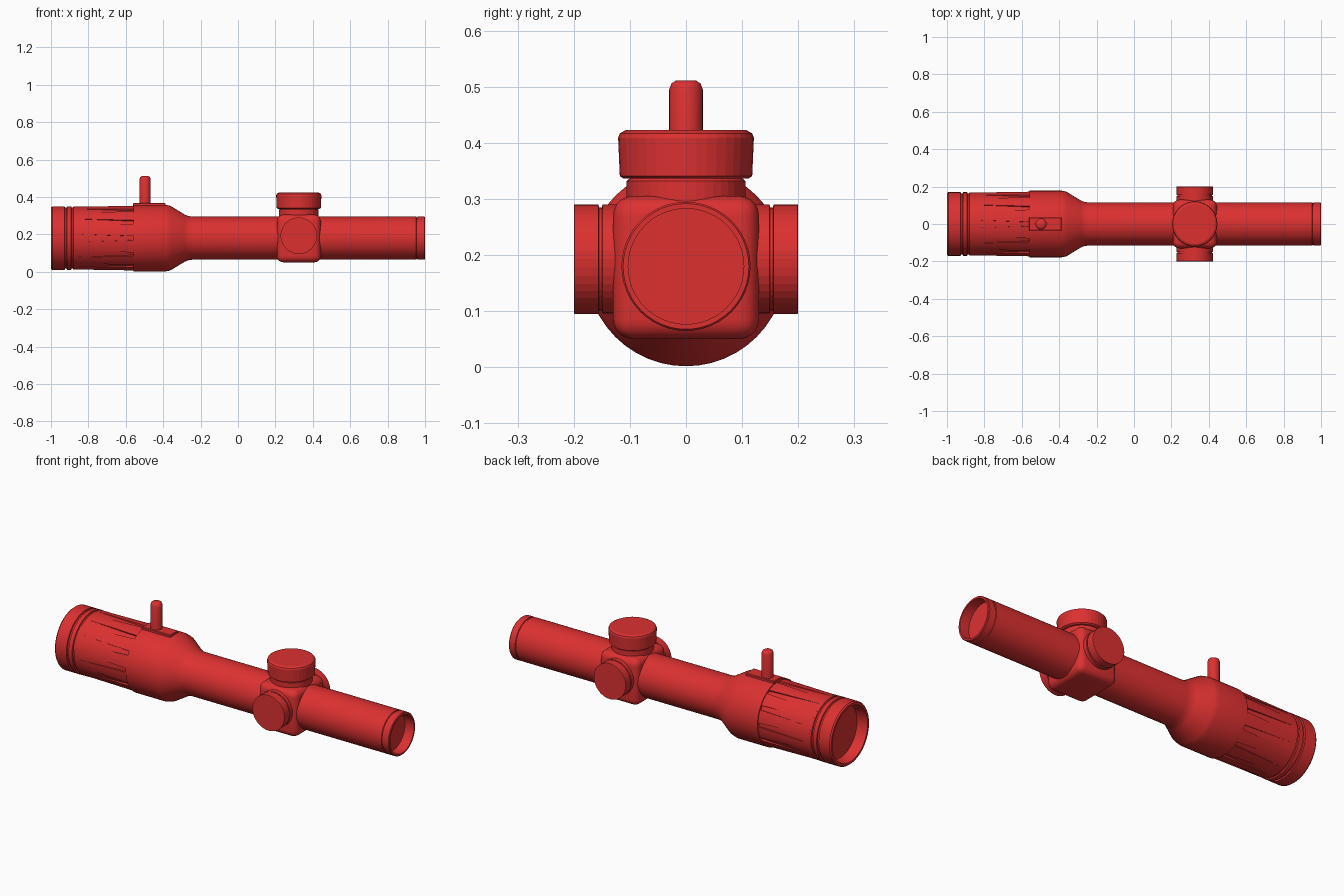
import bpy, bmesh, math
from mathutils import Matrix, Vector

AXIS = 0.18      # height of the optical axis
BLOCK_X = 0.325  # centre of the turret block

cube = bpy.data.objects.get("Cube")
if cube:
    bpy.data.objects.remove(cube, do_unlink=True)

red = bpy.data.materials.new("red")
red.use_nodes = True
red.diffuse_color = (0.72, 0.03, 0.03, 1)
red.node_tree.nodes["Principled BSDF"].inputs["Base Color"].default_value = red.diffuse_color


def finish(name, bm, angle=None):
    """Turn a bmesh into a named red object, smooth where an angle is given."""
    bmesh.ops.recalc_face_normals(bm, faces=bm.faces)
    mesh = bpy.data.meshes.new(name)
    bm.to_mesh(mesh)
    bm.free()
    mesh.materials.append(red)
    obj = bpy.data.objects.new(name, mesh)
    bpy.context.collection.objects.link(obj)
    if angle:
        bpy.ops.object.select_all(action="DESELECT")
        obj.select_set(True)
        bpy.context.view_layer.objects.active = obj
        bpy.ops.object.shade_smooth_by_angle(angle=math.radians(angle))
    return obj


def lathe(name, profile, origin, direction, segments=48, angle=None):
    """Revolve (distance, radius) points about a direction and cap both ends."""
    bm = bmesh.new()
    turn = Vector((0, 0, 1)).rotation_difference(Vector(direction)).to_matrix().to_4x4()
    place = Matrix.Translation(origin) @ turn
    rings = []
    for d, r in profile:
        rings.append([bm.verts.new(place @ Vector((r * math.cos(a), r * math.sin(a), d)))
                      for a in (math.tau * i / segments for i in range(segments))])
    for lo, hi in zip(rings, rings[1:]):
        for i in range(segments):
            j = (i + 1) % segments
            bm.faces.new((lo[i], lo[j], hi[j], hi[i]))
    bm.faces.new(rings[0])
    bm.faces.new(rings[-1])
    return finish(name, bm, angle)


def rounded_box(name, size, centre, bevel, segments, angle=None):
    bm = bmesh.new()
    bmesh.ops.create_cube(bm, size=1)
    bmesh.ops.scale(bm, vec=size, verts=bm.verts)
    bmesh.ops.translate(bm, vec=centre, verts=bm.verts)
    bmesh.ops.bevel(bm, geom=bm.edges[:], offset=bevel, segments=segments,
                    profile=0.5, affect="EDGES")
    return finish(name, bm, angle)


# Main body: recessed eyepiece, grooved rings, collar, taper, tube, recessed front lens
body = [
    (-0.94, 0.145), (-1.0, 0.152), (-1.0, 0.164), (-0.993, 0.17),
    (-0.927, 0.17), (-0.925, 0.163), (-0.916, 0.163), (-0.914, 0.17),
    (-0.892, 0.17), (-0.89, 0.163), (-0.882, 0.163), (-0.88, 0.169),
    (-0.86, 0.169), (-0.56, 0.164), (-0.56, 0.178), (-0.385, 0.178),
    (-0.36, 0.172), (-0.285, 0.126), (-0.265, 0.118), (-0.24, 0.115),
    (0.953, 0.115), (0.955, 0.111), (0.959, 0.111), (0.961, 0.115),
    (0.996, 0.115), (1.0, 0.112), (1.0, 0.103), (0.945, 0.103),
]
lathe("scope_body", body, (0, 0, AXIS), (1, 0, 0), 48, 25)

# Grip ridges that widen towards the collar
RIDGES = 12
bm = bmesh.new()
for k in range(RIDGES):
    mid = math.tau * (k + 0.5) / RIDGES
    ends = []
    for x, half, top in ((-0.87, 0.13, 0.169), (-0.555, 0.2, 0.173)):
        arc = [mid + half * t for t in (-1, -0.5, 0, 0.5, 1)]
        points = [(a, top) for a in arc] + [(a, 0.15) for a in reversed(arc)]
        ends.append([bm.verts.new((x, r * math.sin(a), AXIS + r * math.cos(a)))
                     for a, r in points])
    near, far = ends
    for i in range(len(near)):
        j = (i + 1) % len(near)
        bm.faces.new((near[i], near[j], far[j], far[i]))
    bm.faces.new(near)
    bm.faces.new(far)
finish("grip_ridges", bm, 25)

# Zoom lever on its raised pad
rounded_box("lever_pad", (0.175, 0.07, 0.05), (-0.4745, 0, 0.342), 0.003, 1)
lathe("zoom_lever", [(0, 0.03), (0.155, 0.03), (0.166, 0.026), (0.171, 0.018)],
      (-0.497, 0, 0.34), (0, 0, 1), 32, 40)

# Turret block
rounded_box("turret_block", (0.235, 0.26, 0.255), (BLOCK_X, 0, 0.178), 0.035, 5, 35)

# Top turret: neck, gap and cap
lathe("top_turret_neck", [(0, 0.106), (0.045, 0.106), (0.05, 0.1), (0.06, 0.1)],
      (BLOCK_X, 0, 0.287), (0, 0, 1), 40)
lathe("top_turret_cap",
      [(0, 0.112), (0.004, 0.118), (0.072, 0.121), (0.08, 0.118), (0.086, 0.107)],
      (BLOCK_X, 0, 0.337), (0, 0, 1), 40)

# Side turrets, one on each side
for side, label in ((-1, "front"), (1, "back")):
    lathe(label + "_turret",
          [(0.09, 0.097), (0.149, 0.097), (0.15, 0.092), (0.155, 0.092),
           (0.156, 0.0975), (0.199, 0.0975), (0.2, 0.096)],
          (BLOCK_X, 0, 0.193), (0, side, 0), 40)
